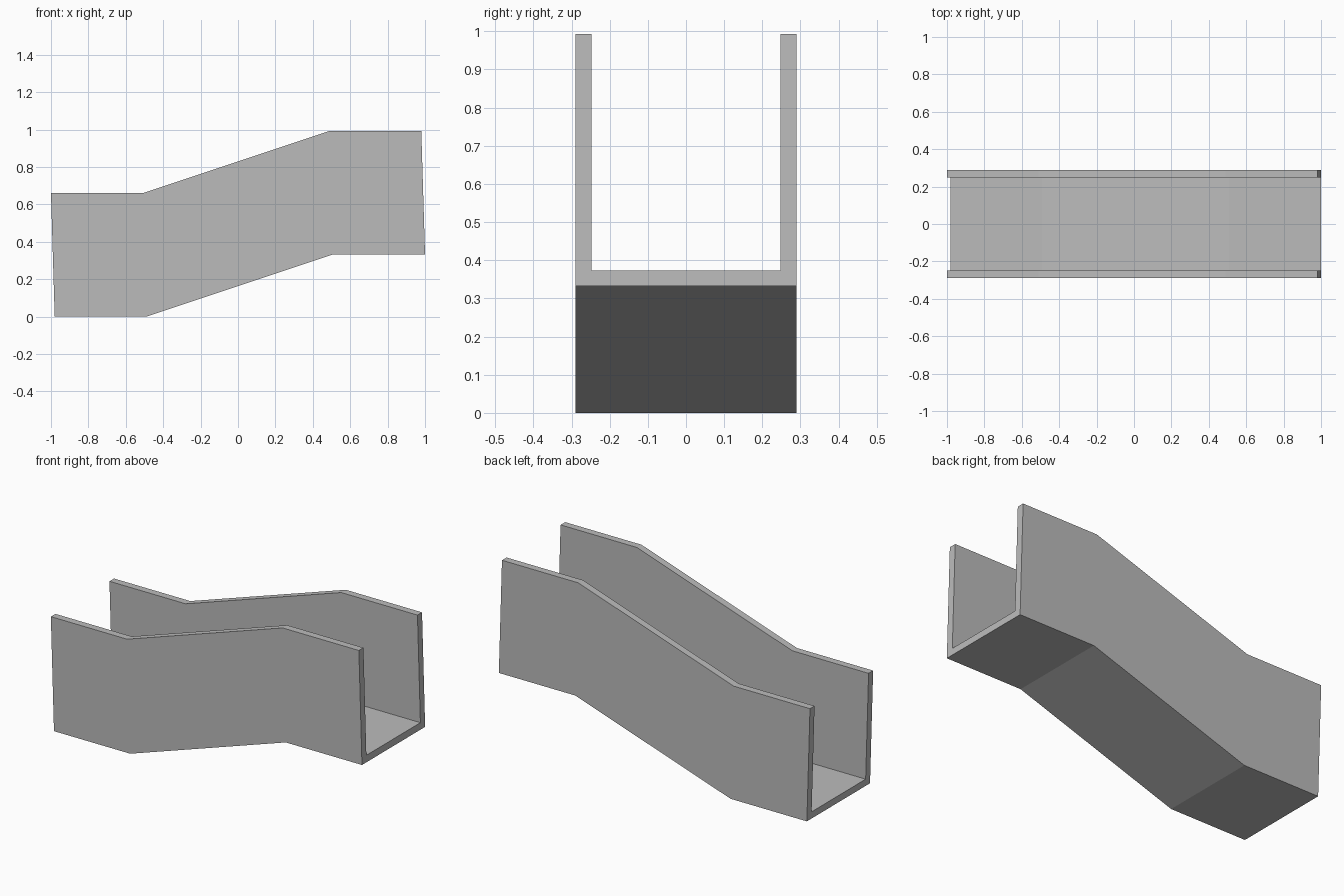
import bpy
import bmesh

cube = bpy.data.objects.get("Cube")
if cube:
    bpy.data.objects.remove(cube, do_unlink=True)

HALF_WIDTH, WALL, FLOOR, HEIGHT = 0.29, 0.042, 0.04, 0.66
LEAN = -0.02 / HEIGHT  # the cross-section leans slightly toward -x

# Flat grey
grey = bpy.data.materials.new("plain_grey")
grey.use_nodes = True
colour = (0.5, 0.5, 0.5, 1)
grey.diffuse_color = colour
grey.node_tree.nodes["Principled BSDF"].inputs["Base Color"].default_value = colour

# U-shaped section (y, height) and the bent path it follows (x, z)
inner = HALF_WIDTH - WALL
half = [(HALF_WIDTH, 0), (HALF_WIDTH, HEIGHT), (inner, HEIGHT), (inner, FLOOR)]
section = half + [(-y, h) for y, h in reversed(half)]
path = [(-0.98, 0), (-0.49, 0), (0.51, 0.333), (1, 0.333)]

bm = bmesh.new()
rings = [[bm.verts.new((x + LEAN * h, y, z + h)) for y, h in section]
         for x, z in path]

# Channel skin between neighbouring sections
count = len(section)
for a, b in zip(rings, rings[1:]):
    for i in range(count):
        j = (i + 1) % count
        bm.faces.new((a[i], a[j], b[j], b[i]))

# End caps: left wall, right wall and floor strip
for ring in (rings[0], rings[-1]):
    for cap in ((0, 1, 2, 3), (4, 5, 6, 7), (0, 3, 4, 7)):
        bm.faces.new([ring[i] for i in cap])
bmesh.ops.recalc_face_normals(bm, faces=bm.faces)

mesh = bpy.data.meshes.new("sloped_channel")
bm.to_mesh(mesh)
bm.free()
mesh.materials.append(grey)
channel = bpy.data.objects.new("sloped_channel", mesh)
bpy.context.collection.objects.link(channel)
